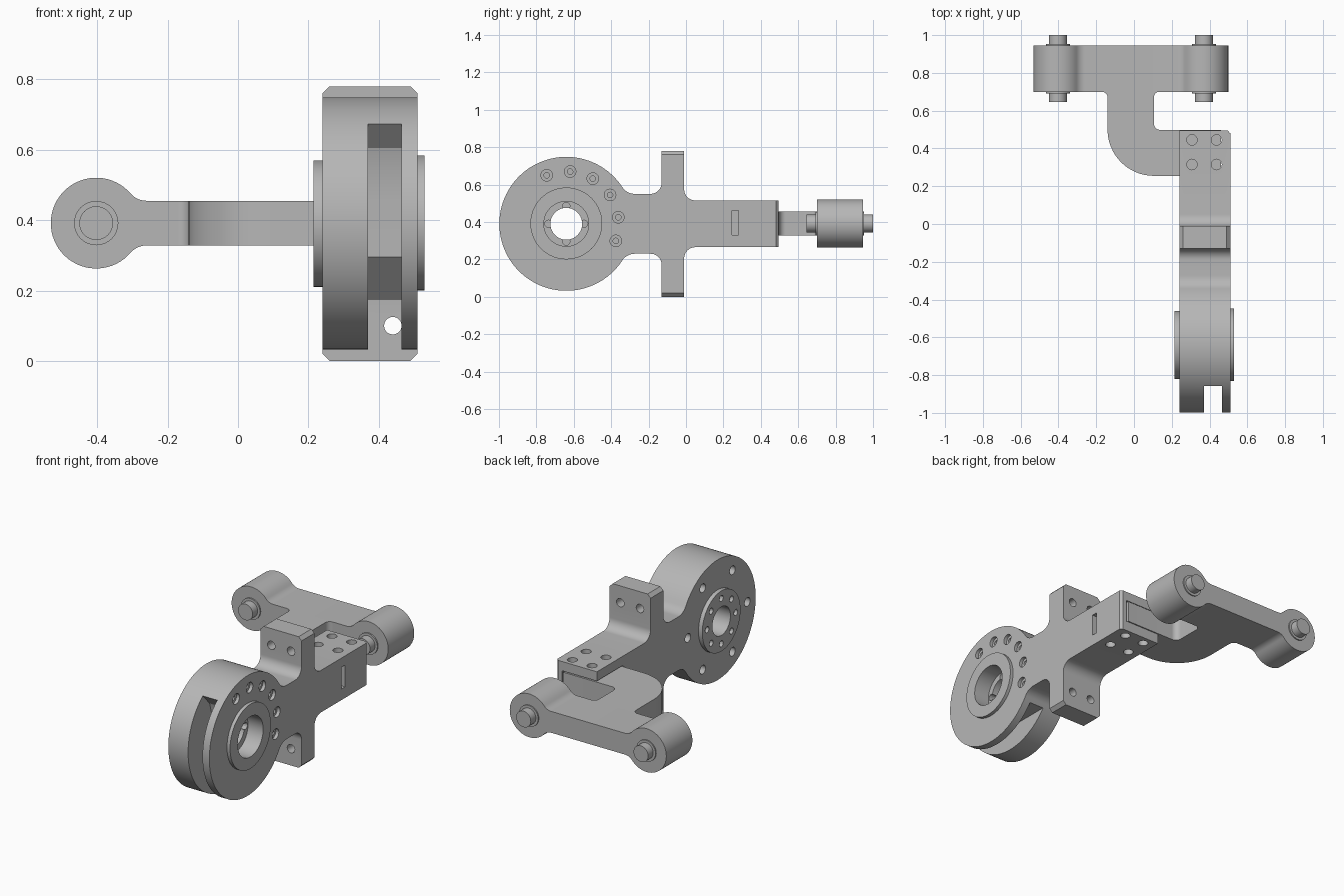
import bpy, bmesh, math
from math import sin, cos, pi, sqrt, atan2, radians
from mathutils import Vector

if "Cube" in bpy.data.objects:
    bpy.data.objects.remove(bpy.data.objects["Cube"])

steel = bpy.data.materials.new("brushed_grey")
steel.use_nodes = True
GREY = (0.47, 0.47, 0.47, 1)
steel.diffuse_color = GREY
steel.node_tree.nodes["Principled BSDF"].inputs["Base Color"].default_value = GREY

MID = 0.39          # height of the main axis
HUB_Y = -0.64       # centre of the round housing


def arc(cx, cy, r, a, b, n=10):
    return [(cx + r * cos(a + (b - a) * i / n), cy + r * sin(a + (b - a) * i / n))
            for i in range(n + 1)]


def rounded(corners, n=8):
    """Closed outline from (x, y, radius) corners."""
    out = []
    for i, (x, y, r) in enumerate(corners):
        p = Vector((x, y))
        if not r:
            out.append((x, y))
            continue
        u = (Vector(corners[i - 1][:2]) - p).normalized()
        v = (Vector(corners[(i + 1) % len(corners)][:2]) - p).normalized()
        half = u.angle(v) / 2
        c = p + (u + v).normalized() * r / sin(half)
        s, e = p + u * r / math.tan(half) - c, p + v * r / math.tan(half) - c
        a = atan2(s.y, s.x)
        d = (atan2(e.y, e.x) - a + pi) % (2 * pi) - pi
        out += arc(c.x, c.y, r, a, a + d, n)
    return out


def prism(name, outline, axis, lo, hi):
    """Extrude a 2D outline along an axis; outline is (y,z), (x,z) or (x,y)."""
    pts = [p for i, p in enumerate(outline)
           if (Vector(p) - Vector(outline[i - 1])).length > 1e-4]
    place = {"x": lambda p, t: (t, p[0], p[1]),
             "y": lambda p, t: (p[0], t, p[1]),
             "z": lambda p, t: (p[0], p[1], t)}[axis]
    bm = bmesh.new()
    a = [bm.verts.new(place(p, lo)) for p in pts]
    b = [bm.verts.new(place(p, hi)) for p in pts]
    bm.faces.new(a)
    bm.faces.new(b)
    for i in range(len(pts)):
        bm.faces.new((a[i - 1], a[i], b[i], b[i - 1]))
    bmesh.ops.recalc_face_normals(bm, faces=bm.faces)
    me = bpy.data.meshes.new(name)
    bm.to_mesh(me)
    bm.free()
    me.materials.append(steel)
    ob = bpy.data.objects.new(name, me)
    bpy.context.scene.collection.objects.link(ob)
    return ob


def rod(name, u, v, r, axis, lo, hi, n=24):
    return prism(name, arc(u, v, r, 0, 2 * pi, n)[:-1], axis, lo, hi)


def box(name, u0, u1, v0, v1, axis, lo, hi):
    return prism(name, [(u0, v0), (u1, v0), (u1, v1), (u0, v1)], axis, lo, hi)


def cut(target, cutters):
    for c in cutters:
        c.hide_render = True
        m = target.modifiers.new("cut", "BOOLEAN")
        m.operation, m.solver, m.object = "DIFFERENCE", "EXACT", c
    bpy.context.view_layer.update()
    dg = bpy.context.evaluated_depsgraph_get()
    me = bpy.data.meshes.new_from_object(target.evaluated_get(dg))
    target.modifiers.clear()
    target.data = me
    for c in cutters:
        bpy.data.objects.remove(c)


def blend(R, h, r):
    """Fillet between a circle R at the origin and a line at height h."""
    zc = h + r
    yc = sqrt((R + r) ** 2 - zc ** 2)
    return yc, zc, atan2(zc, yc)


# Main body side outline: round housing, neck, cross flange and rear arm
R, NECK, FIL = 0.358, 0.16, 0.08
yc, zc, ang = blend(R, NECK, FIL)
half = arc(0, 0, R, pi, ang, 40)
half += arc(yc, zc, FIL, ang + pi, 1.5 * pi)
half += arc(0.45, NECK + 0.06, 0.06, -pi / 2, 0)
half += [(0.51, 0.39), (0.63, 0.39)]
half += arc(0.69, 0.185, 0.06, pi, 1.5 * pi)
half += [(1.135, 0.125)]
outline = [(HUB_Y + y, MID + z) for y, z in half]
outline += [(HUB_Y + y, MID - z) for y, z in reversed(half[1:])]
body = prism("main_body", outline, "x", 0.24, 0.51)

cutters = []
# Pocket open to the front and underside of the housing
pocket = [(-1.1, 0.675), (-0.86, 0.675), (-0.795, 0.605), (-0.78, 0.55), (-0.775, 0.46),
          (-0.775, 0.295), (-0.66, 0.175), (-0.3, 0.175), (-0.3, -0.1), (-1.1, -0.1)]
cutters.append(prism("pocket", pocket, "x", 0.37, 0.465))
# Bore with counterbore
cutters.append(rod("bore", HUB_Y, MID, 0.085, "x", 0.1, 0.7, 40))
cutters.append(rod("counterbore", HUB_Y, MID, 0.12, "x", 0.43, 0.7, 40))
for i in range(4):
    a = i * pi / 2
    cutters.append(rod("notch", HUB_Y + 0.095 * cos(a), MID + 0.095 * sin(a), 0.02,
                       "x", 0.36, 0.44, 12))
# Arc of stepped holes on the one face, ring of holes on the other
for i in range(6):
    a = radians(-19 + 26.2 * i)
    y, z = HUB_Y + 0.28 * cos(a), MID + 0.28 * sin(a)
    cutters.append(rod("hole_wide", y, z, 0.031, "x", 0.49, 0.6, 20))
    cutters.append(rod("hole_deep", y, z, 0.015, "x", 0.47, 0.6, 12))
    a = i * pi / 3
    cutters.append(rod("face_hole", HUB_Y + 0.28 * cos(a), MID + 0.28 * sin(a), 0.026,
                       "x", 0.1, 0.3, 16))
# Flange bolt holes and chamfered flange ends
for x in (0.31, 0.44):
    for z in (0.1, 0.68):
        cutters.append(rod("flange_hole", x, z, 0.025, "y", -0.2, 0.1, 20))
    for y in (0.315, 0.445):
        cutters.append(rod("arm_hole", x - 0.003, y, 0.028, "z", 0.2, 0.6, 20))
for x, s in ((0.24, 1), (0.51, -1)):
    for z, t in ((0, 1), (0.78, -1)):
        tri = [(x - s * 0.02, z - t * 0.02), (x + s * 0.04, z - t * 0.02),
               (x - s * 0.02, z + t * 0.04)]
        cutters.append(prism("chamfer", tri, "y", -0.2, 0.1))
# Arm: side slot, rear corner chamfer, and slot that receives the link
cutters.append(box("side_slot", 0.245, 0.28, 0.33, 0.46, "x", 0.48, 0.6))
cutters.append(prism("corner", [(0.53, 0.46), (0.53, 0.52), (0.47, 0.52)], "z", 0.2, 0.6))
cutters.append(box("link_slot", 0.25, 0.6, 0.325, 0.46, "x", 0.1, 0.47))
cut(body, cutters)

# Raised rings on both faces of the housing
ring_r = rod("right_ring", HUB_Y, MID + 0.002, 0.192, "x", 0.505, 0.53, 56)
ring_l = rod("left_ring", HUB_Y, MID, 0.18, "x", 0.215, 0.245, 56)
cut(ring_r, [rod("c", HUB_Y, MID, 0.12, "x", 0.4, 0.6, 40)])
cut(ring_l, [rod("c", HUB_Y, MID, 0.085, "x", 0.1, 0.4, 40)] +
    [rod("c", HUB_Y + 0.135 * cos(i * pi / 4), MID + 0.135 * sin(i * pi / 4), 0.018,
         "x", 0.1, 0.235, 14) for i in range(8)])

# Curved link stem running from the arm to the crossbar
stem = rounded([(-0.17, 0.7, 0), (-0.14, 0.7, 0.03), (-0.14, 0.255, 0.245), (0.46, 0.255, 0),
                (0.46, 0.498, 0), (0.105, 0.498, 0.035), (0.105, 0.7, 0.03),
                (0.135, 0.7, 0)], 16)
prism("link_stem", stem, "z", 0.328, 0.455)

# Crossbar with a round boss at each end
BOSS, BAR = 0.129, 0.0635
X0, X1 = -0.403, 0.37
bx, bz, ba = blend(BOSS, BAR, 0.06)
end = arc(0, 0, BOSS, pi, ba, 24) + arc(bx, bz, 0.06, ba + pi, 1.5 * pi)
top = [(X0 + x, z) for x, z in end] + [(X1 - x, z) for x, z in reversed(end)]
bar = top + [(x, -z) for x, z in reversed(top[1:-1])]
prism("crossbar", [(x, MID + 0.0015 + z) for x, z in bar], "y", 0.7, 0.945)

# Pins with thin collars
for side, x in (("right", X0), ("left", X1)):
    rod(side + "_pin", x, MID + 0.0015, 0.048, "y", 0.645, 1.0, 32)
    rod(side + "_collar", x, MID + 0.0015, 0.063, "y", 0.692, 0.952, 32)

# Smooth curved faces while keeping edges crisp
bpy.ops.object.select_all(action="DESELECT")
for ob in bpy.context.scene.objects:
    if ob.type == "MESH":
        ob.select_set(True)
        bpy.context.view_layer.objects.active = ob
bpy.ops.object.shade_smooth_by_angle(angle=radians(25))
